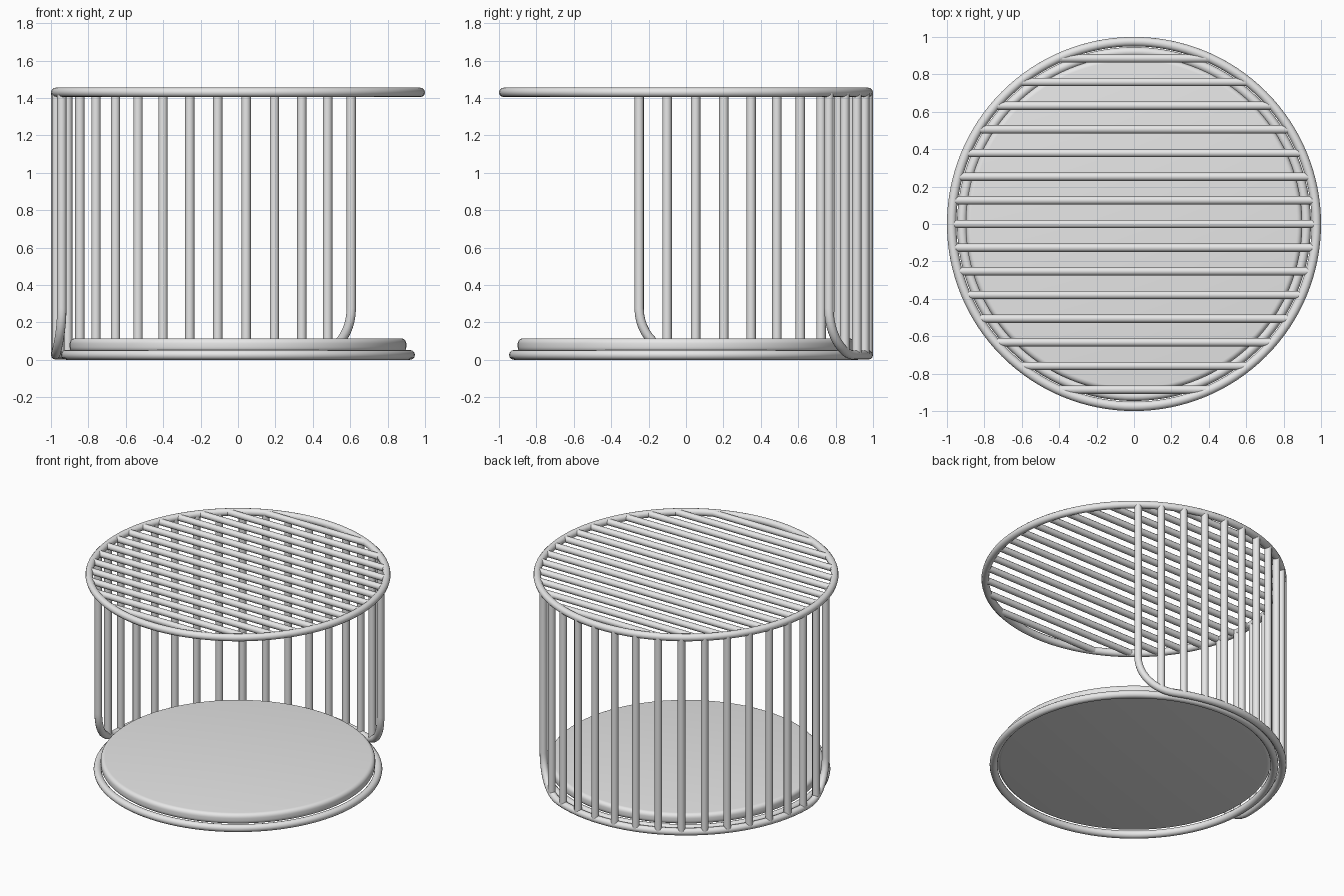
import bpy
from math import sin, cos, pi, sqrt, radians

cube = bpy.data.objects.get("Cube")
if cube:
    bpy.data.objects.remove(cube, do_unlink=True)

# Painted metal
GREY = (0.8, 0.8, 0.8, 1.0)
paint = bpy.data.materials.new("light_grey_paint")
paint.use_nodes = True
paint.diffuse_color = GREY
paint.node_tree.nodes["Principled BSDF"].inputs["Base Color"].default_value = GREY

R = 0.975          # centre line of the top ring and back frame
TUBE = 0.025       # tube radius
TOP = 1.43         # height of the top ring
LOW = 0.026        # height of the floor tubes
START, END = radians(51.6), radians(194.9)   # sweep of the back
BEND = 0.25        # radius of the frame's lower corners
BARS = 17
SLATS = 15


def finish(obj, angle=40):
    obj.data.materials.clear()
    obj.data.materials.append(paint)
    bpy.ops.object.select_all(action='DESELECT')
    obj.select_set(True)
    bpy.context.view_layer.objects.active = obj
    if obj.type == 'CURVE':
        bpy.ops.object.convert(target='MESH')
    bpy.ops.object.shade_smooth_by_angle(angle=radians(angle))


def tubes(name, paths, radius, cyclic=False):
    """Round tubes swept along one or more point paths."""
    curve = bpy.data.curves.new(name, 'CURVE')
    curve.dimensions = '3D'
    curve.bevel_depth = radius
    curve.bevel_resolution = 4
    curve.use_fill_caps = not cyclic
    for path in paths:
        spline = curve.splines.new('POLY')
        spline.points.add(len(path) - 1)
        for point, co in zip(spline.points, path):
            point.co = (*co, 1)
        spline.use_cyclic_u = cyclic
    obj = bpy.data.objects.new(name, curve)
    bpy.context.collection.objects.link(obj)
    finish(obj)


def on_circle(radius, angle, z):
    return (radius * cos(angle), radius * sin(angle), z)


def circle(radius, z, count=128):
    return [on_circle(radius, 2 * pi * i / count, z) for i in range(count)]


# Table top: ring and parallel slats
tubes("top_ring", [circle(R, TOP)], TUBE, True)
slats = []
for i in range(SLATS):
    y = (i - SLATS // 2) * 0.1265
    half = sqrt(R * R - y * y)
    slats.append([(-half, y, TOP), (half, y, TOP)])
tubes("top_slats", slats, 0.0225)

# Back frame: post, rounded corner, floor arc, rounded corner, post
corner = [(BEND * (1 - cos(t)), LOW + BEND * (1 - sin(t)))
          for t in (pi / 2 * i / 12 for i in range(13))]
rise = [on_circle(R, START + s / R, z) for s, z in corner]
fall = [on_circle(R, END - s / R, z) for s, z in reversed(corner)]
a, b = START + BEND / R, END - BEND / R
floor_arc = [on_circle(R, a + (b - a) * i / 40, LOW) for i in range(1, 40)]
frame = ([on_circle(R, START, TOP)] + rise + floor_arc + fall
         + [on_circle(R, END, TOP)])
tubes("back_frame", [frame], TUBE)

# Upright bars between the frame and the top ring
bars = []
for i in range(1, BARS - 1):
    angle = START + (END - START) * i / (BARS - 1)
    s = min(angle - START, END - angle) * R
    foot = LOW
    if s < BEND:
        foot += BEND - sqrt(BEND ** 2 - (BEND - s) ** 2)
    bars.append([on_circle(R, angle, foot), on_circle(R, angle, TOP)])
tubes("back_bars", bars, TUBE)

# Base: floor ring with a rounded disc on it
tubes("base_ring", [circle(0.92, LOW)], 0.026, True)
bpy.ops.mesh.primitive_cylinder_add(vertices=128, radius=0.9, depth=0.075,
                                    location=(0, 0, 0.0775))
disc = bpy.context.object
disc.name = disc.data.name = "base_disc"
bevel = disc.modifiers.new("rounded_edge", 'BEVEL')
bevel.width = 0.028
bevel.segments = 5
bevel.limit_method = 'ANGLE'
bevel.angle_limit = radians(40)
bpy.ops.object.modifier_apply(modifier=bevel.name)
finish(disc)
